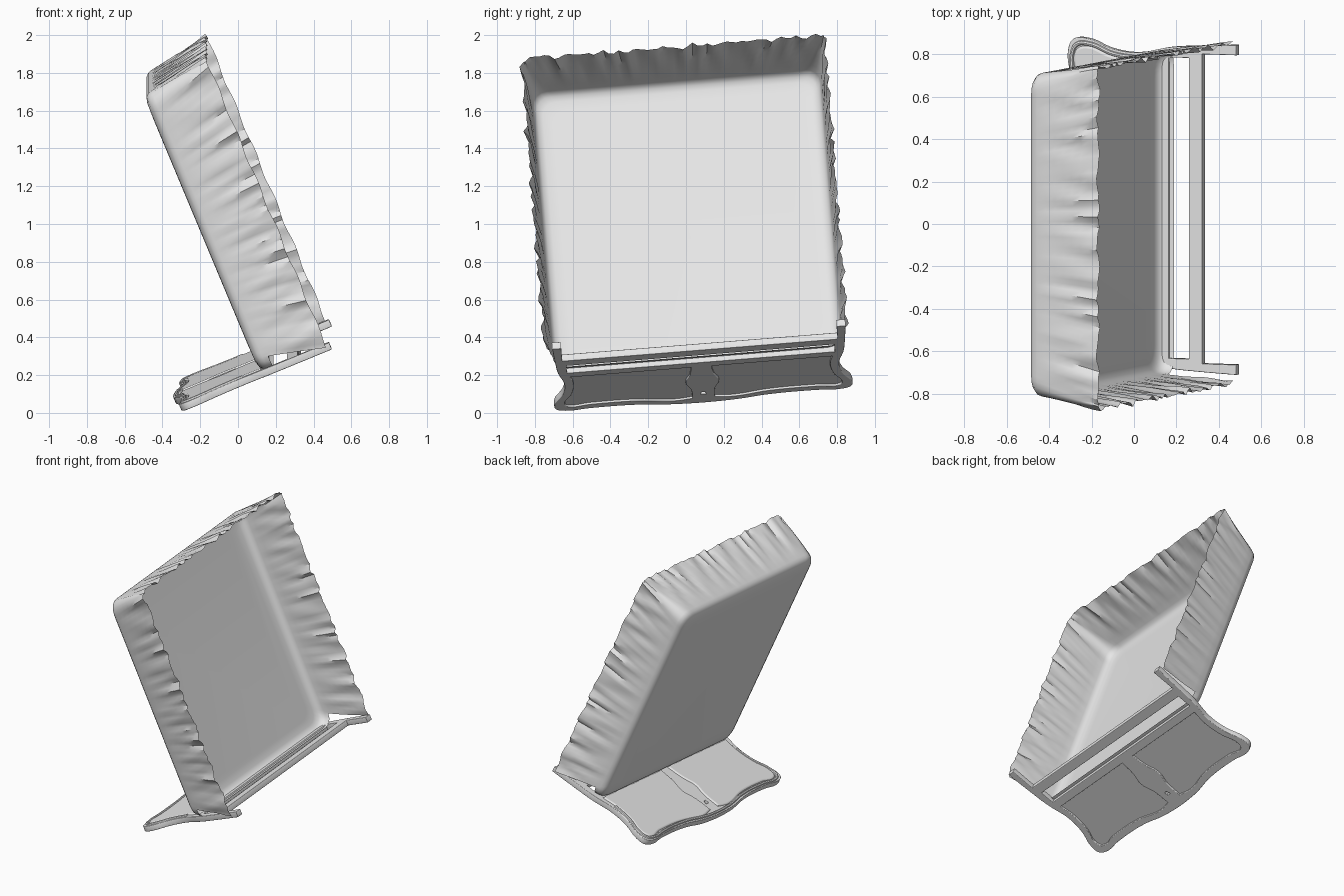
import bpy, bmesh, math, random
from mathutils import Matrix, Vector

random.seed(4)
if "Cube" in bpy.data.objects:
    bpy.data.objects.remove(bpy.data.objects["Cube"], do_unlink=True)

# One plain grey for the whole model
grey = bpy.data.materials.new("light_grey")
grey.use_nodes = True
grey.diffuse_color = (0.8, 0.8, 0.8, 1)
for node in grey.node_tree.nodes:
    if node.type == 'BSDF_PRINCIPLED':
        node.inputs["Base Color"].default_value = (0.8, 0.8, 0.8, 1)

# Tilted bed frame: x = across the bed, y = bed top to feet, z = foot to head
across = Vector((0, 0.997, 0.08)).normalized()
along = Vector((-0.385, -0.074, 0.92))
along = (along - across * along.dot(across)).normalized()
down = across.cross(along)
TILT = Matrix((across, down, -along)).transposed().to_4x4()
TILT.translation = across * 0.1


def finish(name, mesh, angle=35):
    obj = bpy.data.objects.new(name, mesh)
    bpy.context.collection.objects.link(obj)
    obj.matrix_world = TILT
    mesh.materials.clear()
    mesh.materials.append(grey)
    bpy.ops.object.select_all(action='DESELECT')
    obj.select_set(True)
    bpy.context.view_layer.objects.active = obj
    bpy.ops.object.shade_smooth_by_angle(angle=math.radians(angle))
    return obj


def mirrored(half):
    """Right half first, then the same points back along the left side."""
    return half + [(-p[0],) + tuple(p[1:]) for p in reversed(half)]


def curve_part(name, splines, v, extrude, bevel, res=2, flat=True, cyclic=True):
    """Filled 2D outline with holes, or a round tube, laid at distance v along the bed."""
    data = bpy.data.curves.new(name, 'CURVE')
    data.dimensions = '2D' if flat else '3D'
    data.fill_mode = 'BOTH' if flat else 'FULL'
    data.extrude, data.bevel_depth, data.bevel_resolution = extrude, bevel, res
    data.resolution_u = 6
    for points in splines:
        spline = data.splines.new('BEZIER')
        spline.bezier_points.add(len(points) - 1)
        spline.use_cyclic_u = cyclic
        for bp, p in zip(spline.bezier_points, points):
            bp.co = (p[0], p[1], 0)
            kind = 'VECTOR' if len(p) > 2 else 'AUTO'
            bp.handle_left_type = bp.handle_right_type = kind
    temp = bpy.data.objects.new(name + "_helper", data)
    bpy.context.collection.objects.link(temp)
    bpy.context.view_layer.update()
    graph = bpy.context.evaluated_depsgraph_get()
    mesh = bpy.data.meshes.new_from_object(temp.evaluated_get(graph))
    bpy.data.objects.remove(temp, do_unlink=True)
    mesh.transform(Matrix.Translation((0, 0, -v)))
    return finish(name, mesh)


# Headboard frame: wavy crest, waisted sides, leg stubs; a third value marks a sharp point
crest = [(0.725, 0.1), (0.74, -0.03), (0.785, -0.16), (0.78, -0.22), (0.735, -0.245),
         (0.6, -0.235), (0.35, -0.24), (0.15, -0.275)]
legs = [(0.735, 0.43, 1), (0.735, 0.605, 1), (0.775, 0.605, 1), (0.765, 0.4), (0.755, 0.27)]
outline = mirrored(legs + crest)
panel = [(0.05, 0.21, 1), (0.06, 0.1), (0.085, 0), (0.06, -0.1), (0.055, -0.22, 1),
         (0.15, -0.235), (0.35, -0.195), (0.6, -0.19), (0.72, -0.2), (0.74, -0.16),
         (0.7, -0.03), (0.685, 0.1), (0.7, 0.21, 1)]
panel_left = [(-p[0],) + tuple(p[1:]) for p in panel]
slit = mirrored([(0.715, 0.26, 1), (0.715, 0.37, 1)])
notch = mirrored([(0.012, -0.14, 1), (0.02, -0.175, 1)])
curve_part("headboard_frame", [outline, panel, panel_left, slit, notch], 0.19, 0.016, 0.004)

# Padded panels and the piping along the crest
for side, points in (("left", panel), ("right", panel_left)):
    curve_part("headboard_cushion_" + side, [points], 0.2, 0.004, 0.014, 3)
piping = mirrored([(p[0] - 0.022, p[1] + 0.016) for p in crest])
curve_part("headboard_piping", [piping], 0.21, 0, 0.011, 2, flat=False, cyclic=False)

# Bed sheet: rounded top, short lip at the head, ruffled skirt on three sides
ARC, LONG, SHORT = 5, 66, 60
CORNERS = [(-1, 0, 270), (-1, 1, 180), (1, 1, 90), (1, 0, 0)]


def ring(half, v0, v1, radius):
    """Rounded rectangle as (u, v, outward normal) starting at the head corner."""
    out = []
    for i, (sx, end, start) in enumerate(CORNERS):
        cx = sx * (half - radius)
        cv = v1 - radius if end else v0 + radius
        for k in range(ARC):
            a = math.radians(start - 90 * k / (ARC - 1))
            n = (math.cos(a), math.sin(a))
            out.append((cx + radius * n[0], cv + radius * n[1], n))
        count = SHORT if i % 2 else LONG
        out += [(i, count, None)]
    full = []
    for j, item in enumerate(out):
        if item[2]:
            full.append(item)
            continue
        a, b = out[j - 1], out[(j + 1) % len(out)]
        for k in range(1, item[1]):
            f = k / item[1]
            full.append((a[0] + (b[0] - a[0]) * f, a[1] + (b[1] - a[1]) * f, a[2]))
    return full


bm = bmesh.new()
SHIFT = -0.015


def add_ring(points, depth, t=0):
    verts = []
    for (u, v, n), fold in zip(points, folds):
        s = u + v
        wave = 0.006 * math.sin(38 * s + 2 * t) + 0.005 * math.sin(67 * s - 3 * t) + fold
        u, v = u + n[0] * wave * t, v + n[1] * wave * t
        drop = 0.005 * t * math.sin(23 * s)
        verts.append(bm.verts.new((u + SHIFT, depth + drop, -v)))
    return verts


def bridge(a, b, indices):
    for i in indices:
        j = (i + 1) % len(a)
        bm.faces.new((a[i], a[j], b[j], b[i]))


total = len(ring(1, 0, 2, 0.1))
folds = [random.uniform(-0.006, 0.006) if i % 3 else random.uniform(0, 0.012) for i in range(total)]
everywhere = range(total)
skirt = range(ARC - 1, total - (SHORT - 1) - ARC)

# Top of the sheet with its soft edge
rings = []
for inset, depth in ((0.1, 0.205), (0.05, 0.208), (0.022, 0.217), (0.006, 0.235), (0, 0.255)):
    points = ring(0.765 - inset, 0.2 + inset, 1.8 - inset, 0.075)
    rings.append(add_ring(points, depth))
bm.faces.new(rings[0])
for a, b in zip(rings, rings[1:]):
    bridge(a, b, everywhere)

# Lip behind the headboard
head = range(skirt[-1] + 1, total + ARC - 1)
lip = add_ring(ring(0.767, 0.197, 1.8, 0.072), 0.285)
bridge(rings[-1], lip, [i % total for i in head])

# Flaring skirt, corners tightening towards the hem
last = rings[-1]
LEVELS = 7
for k in range(1, LEVELS + 1):
    t = k / LEVELS
    points = ring(0.765 + 0.037 * t, 0.2 - 0.022 * t, 1.8 + 0.05 * t, 0.075 - 0.06 * t)
    new = add_ring(points, 0.255 + 0.335 * t, t)
    bridge(last, new, skirt)
    last = new

loose = [v for v in bm.verts if not v.link_faces]
bmesh.ops.delete(bm, geom=loose, context='VERTS')
bmesh.ops.recalc_face_normals(bm, faces=bm.faces)
sheet_mesh = bpy.data.meshes.new("bed_sheet")
bm.to_mesh(sheet_mesh)
bm.free()
finish("bed_sheet", sheet_mesh, 40)
